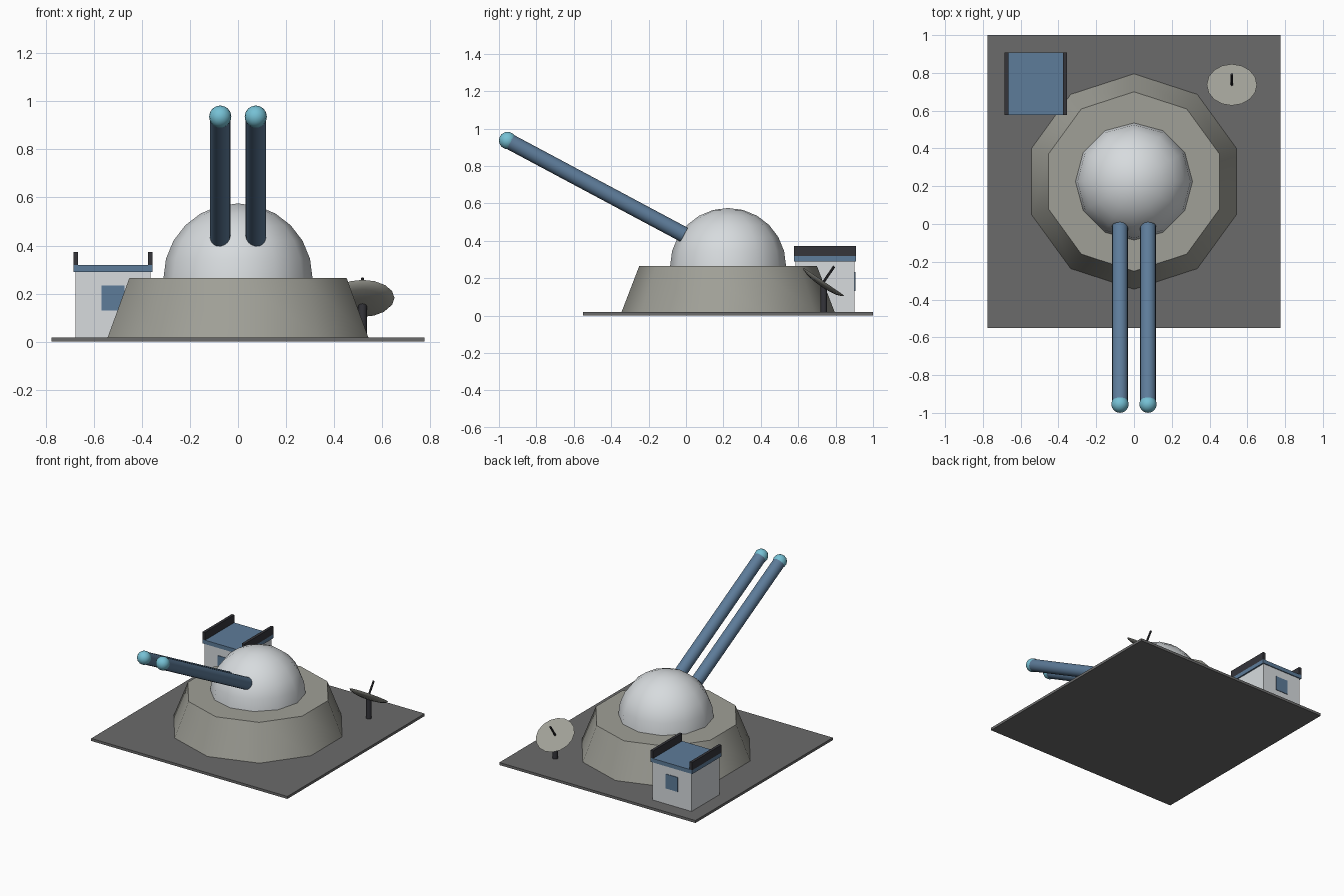
import bpy
import bmesh
import math
from mathutils import Matrix, Vector

cube = bpy.data.objects.get("Cube")
if cube:
    bpy.data.objects.remove(cube, do_unlink=True)


def material(name, r, g, b):
    m = bpy.data.materials.new(name)
    m.use_nodes = True
    m.diffuse_color = (r, g, b, 1)
    bsdf = next(n for n in m.node_tree.nodes if n.type == "BSDF_PRINCIPLED")
    bsdf.inputs["Base Color"].default_value = (r, g, b, 1)
    return m


GROUND = material("dark ground grey", 0.145, 0.145, 0.145)
CONCRETE = material("warm concrete", 0.35, 0.35, 0.31)
PALE = material("pale grey", 0.68, 0.71, 0.73)
STEEL = material("steel blue", 0.11, 0.20, 0.32)
GLOW = material("light cyan", 0.18, 0.53, 0.66)
BLACK = material("charcoal", 0.035, 0.035, 0.042)


def finish(name, bm, mat, smooth=None):
    bmesh.ops.recalc_face_normals(bm, faces=bm.faces)
    mesh = bpy.data.meshes.new(name)
    bm.to_mesh(mesh)
    bm.free()
    mesh.materials.append(mat)
    ob = bpy.data.objects.new(name, mesh)
    bpy.context.collection.objects.link(ob)
    if smooth:
        bpy.ops.object.select_all(action="DESELECT")
        ob.select_set(True)
        bpy.context.view_layer.objects.active = ob
        bpy.ops.object.shade_smooth_by_angle(angle=math.radians(smooth))
    return ob


def box(name, low, high, mat):
    low, high = Vector(low), Vector(high)
    bm = bmesh.new()
    bmesh.ops.create_cube(bm, size=1, matrix=Matrix.Translation((low + high) / 2)
                          @ Matrix.Diagonal((*(high - low), 1)))
    return finish(name, bm, mat)


def rod(name, start, end, r1, r2, sides, mat):
    start, end = Vector(start), Vector(end)
    axis = end - start
    turn = axis.to_track_quat("Z", "Y").to_matrix().to_4x4()
    bm = bmesh.new()
    bmesh.ops.create_cone(bm, cap_ends=True, segments=sides, radius1=r1, radius2=r2,
                          depth=axis.length,
                          matrix=Matrix.Translation((start + end) / 2) @ turn)
    return finish(name, bm, mat, 40)


def half_ball(name, matrix, sides, rings, mat):
    """Unit hemisphere, flat side down, placed by a matrix."""
    bm = bmesh.new()
    bmesh.ops.create_uvsphere(bm, u_segments=sides, v_segments=rings, radius=1)
    cut = bmesh.ops.bisect_plane(bm, geom=bm.verts[:] + bm.edges[:] + bm.faces[:],
                                 dist=1e-5, plane_co=(0, 0, 0), plane_no=(0, 0, 1),
                                 clear_inner=True)
    rim = [e for e in cut["geom_cut"] if isinstance(e, bmesh.types.BMEdge)]
    bmesh.ops.contextual_create(bm, geom=rim)
    bmesh.ops.transform(bm, matrix=matrix, verts=bm.verts)
    return finish(name, bm, mat, 40)


# Ground slab and ten-sided plinth
FLOOR = 0.018
CY = 0.225
box("ground_slab", (-0.775, -0.55, 0), (0.775, 1.0, FLOOR), GROUND)
plinth = rod("plinth", (0, CY, FLOOR), (0, CY, 0.265), 0.57, 0.475, 10, CONCRETE)

# Dome turret
half_ball("dome", Matrix.Translation((0, CY, 0.265)) @ Matrix.Scale(0.31, 4), 12, 12, PALE)

# Twin barrels with round tips
for side, x in (("right", -0.074), ("left", 0.074)):
    tip = (x, -0.954, 0.936)
    rod(side + "_barrel", (x, -0.01, 0.432), tip, 0.042, 0.042, 16, STEEL)
    bm = bmesh.new()
    bmesh.ops.create_uvsphere(bm, u_segments=16, v_segments=12, radius=0.046,
                              matrix=Matrix.Translation(tip))
    finish(side + "_barrel_tip", bm, GLOW, 40)

# Guard hut: walls, roof, side parapets, front and back windows
HX, HY = -0.52, 0.743
box("hut_walls", (HX - 0.155, HY - 0.158, FLOOR), (HX + 0.155, HY + 0.158, 0.29), PALE)
box("hut_roof", (HX - 0.165, HY - 0.165, 0.29), (HX + 0.165, HY + 0.165, 0.318), STEEL)
for s, side in ((-1, "right"), (1, "left")):
    x = HX + s * 0.155
    box(side + "_parapet", (x - 0.01, HY - 0.165, 0.318), (x + 0.01, HY + 0.165, 0.373), BLACK)
for s, side in ((-1, "front"), (1, "back")):
    y = HY + s * 0.158
    box(side + "_window", (HX - 0.048, y - 0.004, 0.13), (HX + 0.048, y + 0.004, 0.233), STEEL)

# Dish antenna: post, tilted bowl, feed
centre = Vector((0.518, 0.737, 0.182))
tilt = Matrix.Rotation(math.radians(-34.4), 4, "X")
normal = tilt @ Vector((0, 0, 1))
rod("dish_post", (0.518, 0.737, FLOOR), centre - Vector((0, 0, 0.015)), 0.018, 0.018, 12, BLACK)
half_ball("dish", Matrix.Translation(centre) @ tilt
          @ Matrix.Diagonal((0.133, 0.133, -0.03, 1)), 16, 8, CONCRETE)
rod("dish_feed", centre, centre + normal * 0.098, 0.007, 0.007, 8, BLACK)
